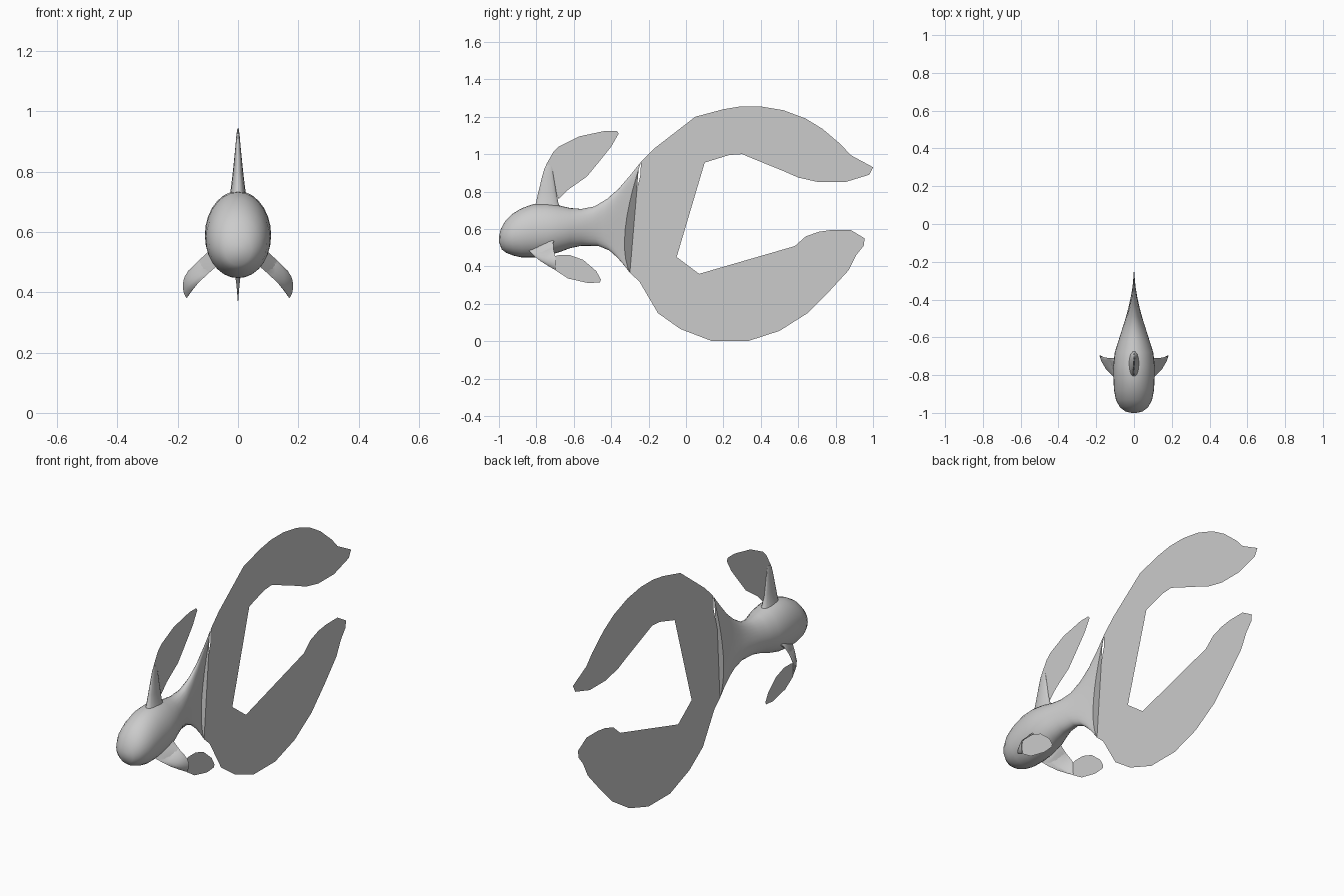
import bpy, bmesh, math
from mathutils import Vector


def finish(bm, name, smooth=True):
    mesh = bpy.data.meshes.new(name)
    bm.to_mesh(mesh)
    bm.free()
    ob = bpy.data.objects.new(name, mesh)
    bpy.context.collection.objects.link(ob)
    if smooth:
        bpy.ops.object.select_all(action='DESELECT')
        ob.select_set(True)
        bpy.context.view_layer.objects.active = ob
        bpy.ops.object.shade_smooth_by_angle(angle=math.radians(60))
    return ob


def loft(name, sections, n=24):
    """Each section: edge A, middle, edge B and a half-thickness vector."""
    bm = bmesh.new()
    rings = []
    for a, m, b, t in sections:
        a, m, b, t = map(Vector, (a, m, b, t))
        ring = []
        for i in range(n):
            ang = 2 * math.pi * i / n
            s = math.sin(ang)
            p = m * (1 - s * s) + a * (s * s + s) / 2 + b * (s * s - s) / 2
            ring.append(bm.verts.new(p + t * math.cos(ang)))
        rings.append(ring)
    for r, q in zip(rings, rings[1:]):
        for i in range(n):
            j = (i + 1) % n
            bm.faces.new((r[i], r[j], q[j], q[i]))
    bm.faces.new(rings[0])
    bm.faces.new(rings[-1])
    bmesh.ops.recalc_face_normals(bm, faces=bm.faces)
    return finish(bm, name)


def membrane(name, outline, x=0.0):
    """Flat sheet in the side plane."""
    bm = bmesh.new()
    f = bm.faces.new([bm.verts.new((x, y, z)) for y, z in outline])
    bmesh.ops.triangulate(bm, faces=[f], ngon_method='EAR_CLIP')
    return finish(bm, name, False)


# body and tail: top (y, z), middle (y, z), bottom (y, z), half width
body = [
    ((-1.0, .56), (-1.0, .545), (-1.0, .53), .012),
    ((-.99, .60), (-.993, .545), (-.985, .49), .045),
    ((-.965, .645), (-.97, .555), (-.96, .472), .075),
    ((-.93, .68), (-.93, .565), (-.92, .457), .096),
    ((-.88, .71), (-.88, .575), (-.88, .448), .106),
    ((-.82, .732), (-.82, .585), (-.82, .447), .109),
    ((-.75, .736), (-.75, .59), (-.75, .455), .11),
    ((-.68, .726), (-.68, .595), (-.68, .475), .102),
    ((-.62, .712), (-.62, .602), (-.62, .497), .083),
    ((-.56, .707), (-.56, .608), (-.56, .51), .064),
    ((-.49, .72), (-.5, .612), (-.47, .51), .045),
    ((-.42, .762), (-.445, .613), (-.41, .485), .03),
    ((-.36, .815), (-.40, .61), (-.365, .445), .02),
    ((-.30, .885), (-.365, .605), (-.33, .405), .011),
    ((-.24, .96), (-.325, .60), (-.30, .365), .003)]
loft("body", [((0, *a), (0, *m), (0, *b), (w, 0, 0)) for a, m, b, w in body], 28)

# dorsal fin: height, front y, back y, half width
dorsal = [(.70, -.83, -.66, .035), (.735, -.805, -.68, .025), (.80, -.79, -.693, .017),
          (.88, -.77, -.707, .009), (.925, -.757, -.715, .005), (.942, -.747, -.722, .002)]
loft("dorsal_fin", [((0, f, z), (0, (f + b) / 2, z), (0, b, z), (w, 0, 0))
                    for z, f, b, w in dorsal], 14)
membrane("dorsal_membrane", [
    (-.75, .94), (-.71, 1.01), (-.68, 1.04), (-.57, 1.095), (-.43, 1.125),
    (-.37, 1.125), (-.36, 1.11), (-.40, 1.04), (-.46, .965), (-.53, .88),
    (-.63, .81), (-.68, .76), (-.70, .80), (-.72, .93)])

# pectoral fins with trailing membranes, one per side
for s, side in ((1, "left"), (-1, "right")):
    fin = [
        ((.075, -.70, .55), (.08, -.77, .52), (.07, -.84, .49), (.02, 0, -.035)),
        ((.108, -.71, .525), (.112, -.76, .495), (.10, -.815, .462), (.013, -.005, -.022)),
        ((.14, -.71, .495), (.145, -.745, .46), (.13, -.78, .432), (.009, -.008, -.012)),
        ((.162, -.705, .475), (.168, -.72, .435), (.152, -.74, .405), (.006, -.005, -.005)),
        ((.175, -.70, .455), (.181, -.695, .415), (.17, -.70, .38), (.002, 0, 0))]
    loft(side + "_pectoral_fin",
         [[(s * p[0], *p[1:]) for p in sec] for sec in fin], 14)
    membrane(side + "_pectoral_membrane", [
        (-.70, .38), (-.70, .455), (-.68, .46), (-.62, .46), (-.55, .435),
        (-.48, .375), (-.455, .33), (-.46, .315), (-.52, .31), (-.63, .335)], s * .173)

# large tail membrane: upper lobe, lower lobe, edge along the tail
upper = [
    (-.24, .96), (-.17, 1.03), (.05, 1.20), (.20, 1.24), (.29, 1.255), (.40, 1.255),
    (.52, 1.235), (.64, 1.19), (.73, 1.135), (.83, 1.05), (.88, .995), (1.0, .93),
    (.98, .89), (.85, .85), (.71, .85), (.60, .875), (.52, .91), (.42, .96),
    (.36, .975), (.30, 1.0), (.23, .995), (.10, .955), (0, .88), (-.14, .66)]
lower = [
    (-.05, .45), (.07, .36), (.18, .335), (.28, .34), (.39, .37), (.47, .42),
    (.55, .48), (.64, .56), (.71, .585), (.78, .595), (.88, .595), (.955, .55),
    (.95, .51), (.91, .46), (.87, .38), (.76, .26), (.65, .15), (.50, .055),
    (.33, 0), (.14, 0), (-.03, .065), (-.15, .15), (-.25, .32)]
tail_edge = [(-.30, .365), (-.315, .48), (-.325, .60), (-.275, .77), (-.245, .88)]
membrane("tail_membrane", upper + lower + tail_edge)
